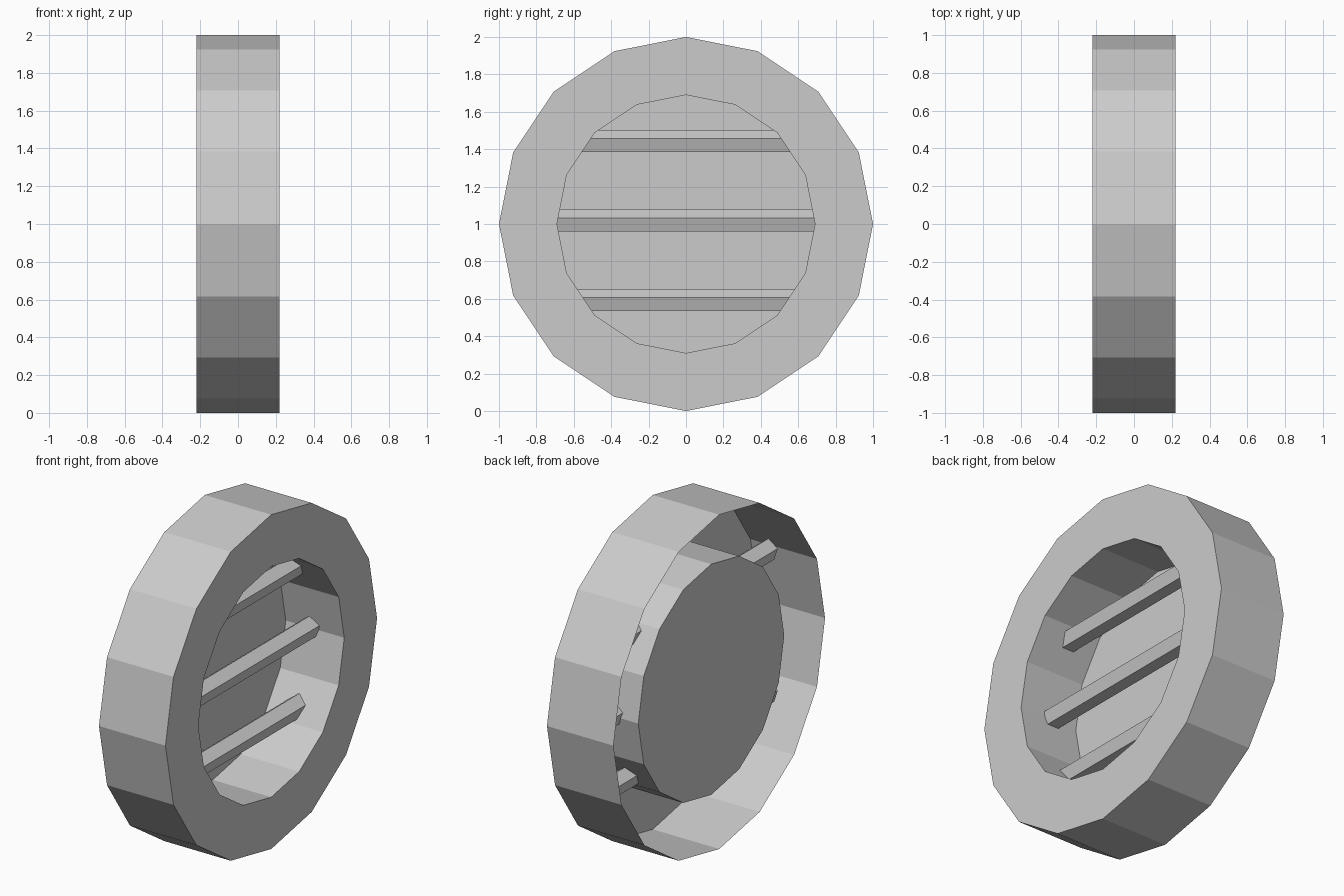
import bpy, bmesh
from math import sin, cos, pi

if "Cube" in bpy.data.objects:
    bpy.data.objects.remove(bpy.data.objects["Cube"])

def add_object(name, bm):
    bmesh.ops.recalc_face_normals(bm, faces=bm.faces)
    mesh = bpy.data.meshes.new(name)
    bm.to_mesh(mesh)
    bm.free()
    obj = bpy.data.objects.new(name, mesh)
    bpy.context.collection.objects.link(obj)
    return obj

def ring(bm, sides, radius, place):
    """Regular polygon with its first corner pointing up."""
    return [bm.verts.new(place(radius * sin(2 * pi * i / sides),
                               radius * cos(2 * pi * i / sides)))
            for i in range(sides)]

def bridge(bm, a, b):
    n = len(a)
    for i in range(n):
        j = (i + 1) % n
        bm.faces.new((a[i], a[j], b[j], b[i]))

# Housing: open-backed outer shell, front annulus, recessed cup with back disc
bm = bmesh.new()
profile = [(-0.22, 1.0), (0.22, 1.0), (0.22, 0.69), (-0.167, 0.69)]
loops = [ring(bm, 16, r, lambda u, v, x=x: (x, u, 1 + v)) for x, r in profile]
for a, b in zip(loops, loops[1:]):
    bridge(bm, a, b)
bm.faces.new(loops[-1])
add_object("round_housing", bm)

# Three five-sided bars across the opening, running through the cup wall
for name, z in (("bottom_bar", 0.587), ("middle_bar", 1.013), ("top_bar", 1.437)):
    bm = bmesh.new()
    ends = [ring(bm, 5, 0.064, lambda u, v, y=y: (u, y, z + v)) for y in (-0.78, 0.78)]
    bridge(bm, *ends)
    for end in ends:
        bm.faces.new(end)
    add_object(name, bm)
